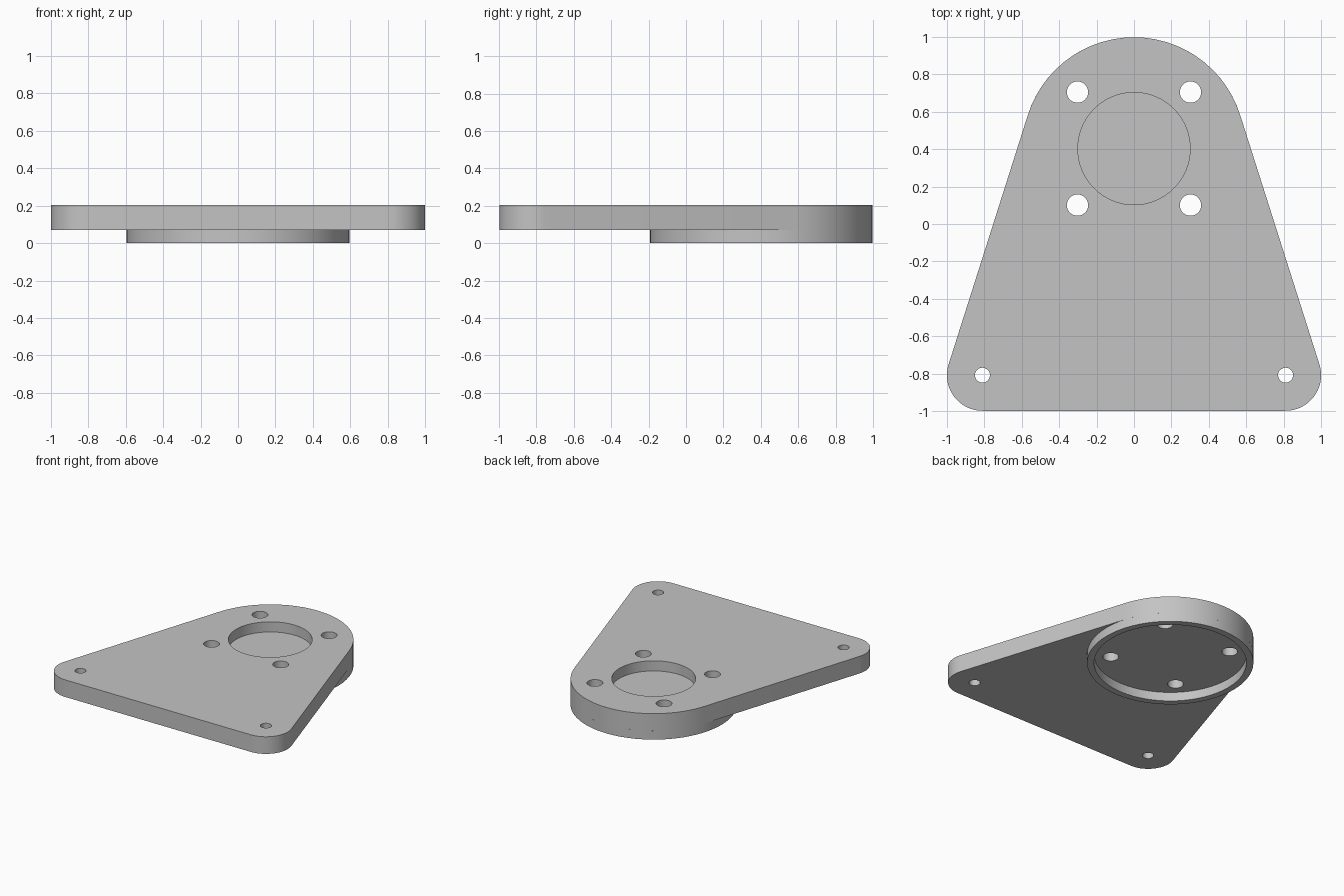
import bpy, bmesh
from math import sin, cos, pi, atan2, acos, hypot
from mathutils import Matrix

if "Cube" in bpy.data.objects:
    bpy.data.objects.remove(bpy.data.objects["Cube"], do_unlink=True)

# Main dimensions
TOP, UNDER = 0.205, 0.07           # plate faces
HEAD_Y, HEAD_R = 0.403, 0.595      # big rounded end
FOOT_X, FOOT_Y, FOOT_R = 0.81, -0.808, 0.19
LIP_R, POCKET_R, POCKET_FLOOR = 0.545, 0.30, 0.125

grey = bpy.data.materials.new("plain grey")
grey.use_nodes = True
colour = (0.55, 0.55, 0.55, 1)
grey.diffuse_color = colour
grey.node_tree.nodes["Principled BSDF"].inputs["Base Color"].default_value = colour


def arc(cx, cy, r, start, end, steps):
    angles = [start + (end - start) * i / steps for i in range(steps + 1)]
    return [(cx + r * cos(a), cy + r * sin(a)) for a in angles]


def add_prism(bm, outline, z0, z1):
    face = bm.faces.new([bm.verts.new((x, y, z0)) for x, y in outline])
    out = bmesh.ops.extrude_face_region(bm, geom=[face], use_keep_orig=True)
    verts = [v for v in out["geom"] if isinstance(v, bmesh.types.BMVert)]
    bmesh.ops.translate(bm, verts=verts, vec=(0, 0, z1 - z0))


def make_object(name, bm):
    bmesh.ops.recalc_face_normals(bm, faces=bm.faces)
    mesh = bpy.data.meshes.new(name)
    bm.to_mesh(mesh)
    bm.free()
    mesh.materials.append(grey)
    obj = bpy.data.objects.new(name, mesh)
    bpy.context.collection.objects.link(obj)
    return obj


# Plate: outline is three arcs joined by their common tangents
dx, dy = FOOT_X, FOOT_Y - HEAD_Y
tangent = atan2(dy, dx) + acos((HEAD_R - FOOT_R) / hypot(dx, dy))
outline = (arc(0, HEAD_Y, HEAD_R, tangent, pi - tangent, 26)
           + arc(-FOOT_X, FOOT_Y, FOOT_R, pi - tangent, 1.5 * pi, 18)
           + arc(FOOT_X, FOOT_Y, FOOT_R, -pi / 2, tangent, 18))
bm = bmesh.new()
add_prism(bm, outline, UNDER, TOP)
plate = make_object("mounting_plate", bm)

# Cutter: blind round pocket, four bolt holes, two foot holes
bm = bmesh.new()
add_prism(bm, arc(0, HEAD_Y, POCKET_R, 0, 2 * pi, 64)[:-1], POCKET_FLOOR, TOP + 0.1)
for side in (-1, 1):
    holes = [(0.302, HEAD_Y + 0.302, 0.057), (0.302, HEAD_Y - 0.302, 0.057),
             (FOOT_X, FOOT_Y, 0.04)]
    for x, y, r in holes:
        add_prism(bm, arc(side * x, y, r, 0, 2 * pi, 32)[:-1], -0.1, TOP + 0.1)
cutter = make_object("hole_cutter", bm)
cutter.hide_render = True

cut = plate.modifiers.new("holes", "BOOLEAN")
cut.operation, cut.solver, cut.object = "DIFFERENCE", "EXACT", cutter
bpy.context.view_layer.update()
graph = bpy.context.evaluated_depsgraph_get()
cut_mesh = bpy.data.meshes.new_from_object(plate.evaluated_get(graph))
plate.modifiers.clear()
plate.data = cut_mesh
bpy.data.objects.remove(cutter, do_unlink=True)

# Raised rim beneath the rounded end
bm = bmesh.new()
profile = [(HEAD_R, UNDER), (HEAD_R, 0), (LIP_R, 0), (LIP_R, UNDER)]
verts = [bm.verts.new((r, HEAD_Y, z)) for r, z in profile]
edges = [bm.edges.new(pair) for pair in zip(verts, verts[1:])]
bmesh.ops.spin(bm, geom=verts + edges, cent=(0, HEAD_Y, 0), axis=(0, 0, 1),
               angle=2 * pi, steps=64, use_merge=True)
bmesh.ops.remove_doubles(bm, verts=bm.verts, dist=0.0001)
bmesh.ops.recalc_face_normals(bm, faces=bm.faces)
# The rim is open at the plate, so make sure its bottom faces point down
if any(f.normal.z > 0.5 for f in bm.faces):
    bmesh.ops.reverse_faces(bm, faces=bm.faces)
mesh = bpy.data.meshes.new("bottom_rim")
bm.to_mesh(mesh)
bm.free()
mesh.materials.append(grey)
rim = bpy.data.objects.new("bottom_rim", mesh)
bpy.context.collection.objects.link(rim)

# Soft shading round the curves, crisp rims
for obj in (plate, rim):
    obj.select_set(True)
bpy.context.view_layer.objects.active = plate
bpy.ops.object.shade_smooth_by_angle(angle=pi / 6)
